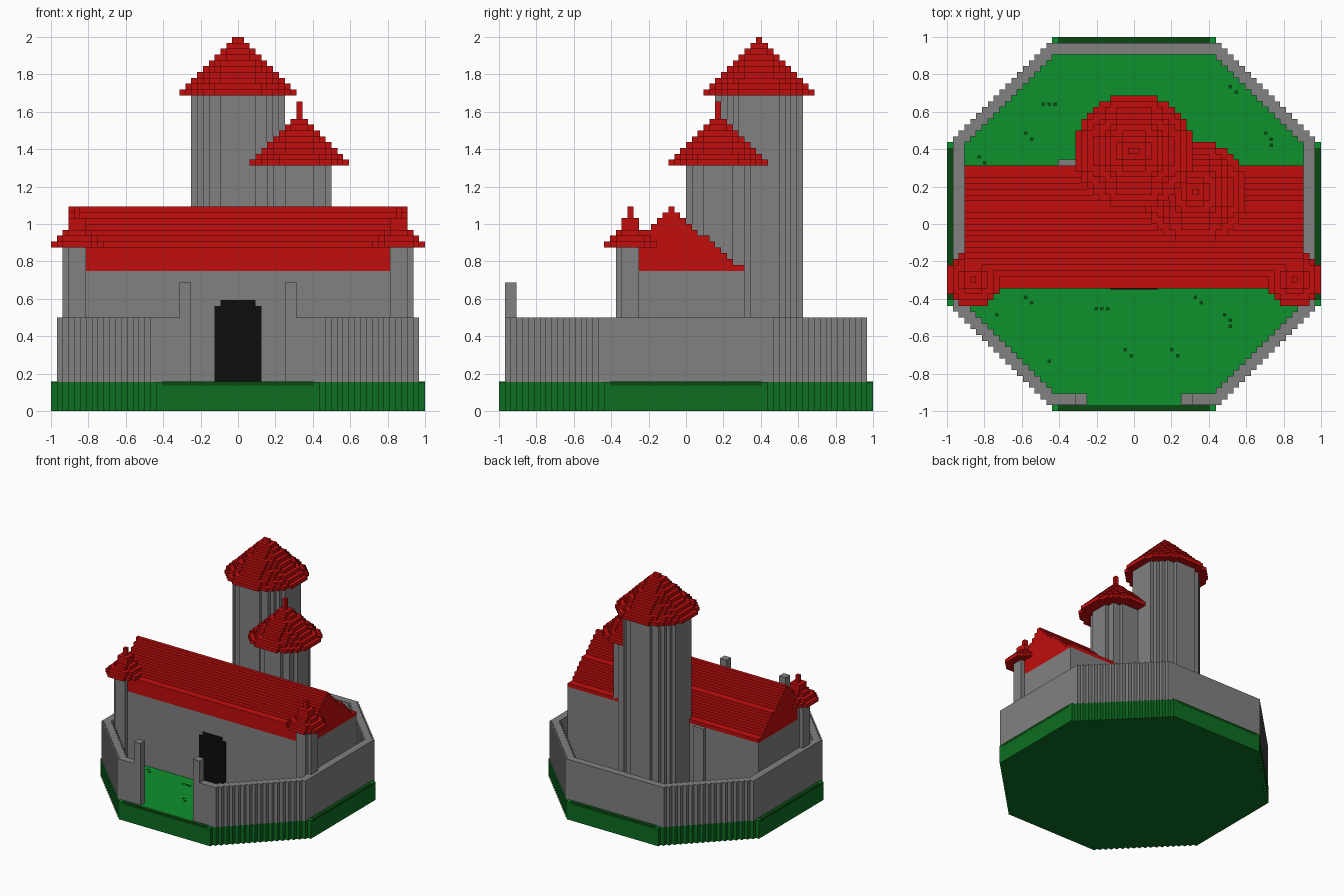
import bpy, bmesh, math

cube = bpy.data.objects.get("Cube")
if cube:
    bpy.data.objects.remove(cube, do_unlink=True)

V = 1 / 32  # size of one block; all dimensions below are in blocks


def material(name, r, g, b):
    m = bpy.data.materials.new(name)
    m.use_nodes = True
    m.diffuse_color = (r, g, b, 1)
    bsdf = next(n for n in m.node_tree.nodes if n.type == 'BSDF_PRINCIPLED')
    bsdf.inputs["Base Color"].default_value = (r, g, b, 1)
    bsdf.inputs["Roughness"].default_value = 0.9
    return m


STONE = material("stone grey", 0.22, 0.22, 0.22)
RED = material("roof red", 0.54, 0.004, 0.004)
GRASS = material("grass green", 0.004, 0.29, 0.026)
EARTH = material("base green", 0.004, 0.156, 0.015)
DARK = material("dark green", 0.003, 0.068, 0.006)
BLACK = material("door black", 0.004, 0.004, 0.004)


def finish(name, bm, *mats):
    bmesh.ops.recalc_face_normals(bm, faces=bm.faces)
    bmesh.ops.scale(bm, vec=(V, V, V), verts=bm.verts)
    me = bpy.data.meshes.new(name)
    bm.to_mesh(me)
    bm.free()
    for m in mats:
        me.materials.append(m)
    ob = bpy.data.objects.new(name, me)
    bpy.context.collection.objects.link(ob)
    return ob


def extrude_up(bm, faces, dz):
    ret = bmesh.ops.extrude_face_region(bm, geom=faces, use_keep_orig=True)
    moved = [v for v in ret["geom"] if isinstance(v, bmesh.types.BMVert)]
    bmesh.ops.translate(bm, vec=(0, 0, dz), verts=moved)


def blocks(name, mat, layers):
    """Stack of blocky layers: (test(x, y) for each cell centre, z0, z1)."""
    bm = bmesh.new()
    for inside, z0, z1 in layers:
        verts, faces = {}, []

        def vert(i, j):
            if (i, j) not in verts:
                verts[i, j] = bm.verts.new((i, j, z0))
            return verts[i, j]
        for i in range(-32, 32):
            for j in range(-32, 32):
                if inside(i + 0.5, j + 0.5):
                    faces.append(bm.faces.new([vert(i, j), vert(i + 1, j),
                                               vert(i + 1, j + 1), vert(i, j + 1)]))
        extrude_up(bm, faces, z1 - z0)
    return finish(name, bm, mat)


def boxes(name, mat, dims):
    """Axis-aligned boxes (x0, x1, y0, y1, z0, z1) in one object."""
    bm = bmesh.new()
    for x0, x1, y0, y1, z0, z1 in dims:
        f = bm.faces.new([bm.verts.new(p) for p in
                          ((x0, y0, z0), (x1, y0, z0), (x1, y1, z0), (x0, y1, z0))])
        extrude_up(bm, [f], z1 - z0)
    return finish(name, bm, mat)


def disc(cx, cy, rx, ry=None):
    rx, ry = rx + 0.2, (ry or rx) + 0.2
    return lambda x, y: ((x - cx) / rx) ** 2 + ((y - cy) / ry) ** 2 <= 1


def octagon(r, diagonal):
    return lambda x, y: max(abs(x), abs(y)) < r and abs(x) + abs(y) <= diagonal


# Octagonal base with grass on top
base = blocks("base", EARTH, [(octagon(32, 45), 0, 5)])
base.data.materials.append(GRASS)
for p in base.data.polygons:
    if p.normal.z > 0.5:
        p.material_index = 1

# Dark ledge along the four straight sides
s = 32.03
boxes("ledge", DARK, [(-13, 13, -s, -31, 4.4, 5.05), (-13, 13, 31, s, 4.4, 5.05),
                      (-s, -31, -13, 13, 4.4, 5.05), (31, s, -13, 13, 4.4, 5.05)])

# Small dark tufts in the grass
spots = [(-19, 15), (-18, 14), (-27, 11), (-26, 10), (16, 23), (17, 22), (22, 15),
         (23, 14), (23, 13), (-16, 20), (-15, 20), (-14, 20), (-19, -13), (-18, -14),
         (-24, -16), (-7, -15), (-6, -15), (-5, -15), (10, -13), (11, -14), (15, -16),
         (16, -17), (16, -18), (-2, -22), (-1, -23), (6, -22), (7, -23), (-15, -24)]
boxes("tufts", DARK, [(x + .2, x + .8, y + .2, y + .8, 5, 5.08) for x, y in spots])

# Ring wall, open at the gate
outer, inner = octagon(31, 45), octagon(29, 42)
blocks("ring_wall", STONE, [(lambda x, y: outer(x, y) and not inner(x, y)
                             and not (abs(x) < 8 and y < 0), 5, 16)])
boxes("gate_posts", STONE, [(-10, -8, -31, -29, 5, 22), (8, 10, -31, -29, 5, 22)])

# Hall with a door and a rear buttress
boxes("hall", STONE, [(-29, 29, -11, 10, 5, 24)])
boxes("buttress", STONE, [(-13, -10, 10, 11, 5, 24)])
boxes("door", BLACK, [(-4, 4, -11.2, -11, 5, 18), (-3, 3, -11.2, -11, 18, 19)])


# Stepped gable roof, profile extruded along the hall
def roof_height(y):
    if y <= -3:
        return max(28, 38 + y)
    return 35 - math.ceil((y + 3) * 10 / 12)


profile = [(-11, 24)]
for y in range(-11, 10):
    h = roof_height(y)
    if profile[-1][1] == h:
        profile.pop()
    else:
        profile.append((y, h))
    profile.append((y + 1, h))
profile.append((10, 24))
bm = bmesh.new()
gable = bm.faces.new([bm.verts.new((-29, y, z)) for y, z in profile])
ret = bmesh.ops.extrude_face_region(bm, geom=[gable], use_keep_orig=True)
bmesh.ops.translate(bm, vec=(58, 0, 0),
                    verts=[v for v in ret["geom"] if isinstance(v, bmesh.types.BMVert)])
finish("hall_roof", bm, RED)

# Main tower
blocks("main_tower", STONE, [(disc(0, 12.5, 8, 7.5), 5, 54)])
blocks("main_tower_roof", RED,
       [(disc(0, 12.5, 10 - k, 9.5 - k), 54 + k, 55 + k) for k in range(10)])

# Side tower with a spire
blocks("side_tower", STONE, [(disc(10.5, 5.5, 5.5), 5, 42)])
blocks("side_tower_roof", RED,
       [(disc(10.5, 5.5, 8.5 - k), 42 + k, 43 + k) for k in range(8)]
       + [(disc(10.5, 5.5, 0.5), 50, 53)])

# Two corner turrets at the front of the hall
for side, cx in (("left", 27.5), ("right", -27.5)):
    blocks(side + "_turret", STONE, [(disc(cx, -9.5, 2.5), 5, 28)])
    tiers = [(4.5, 28, 29), (3.5, 29, 30), (2.5, 30, 31), (1.5, 31, 33), (0.5, 33, 35)]
    blocks(side + "_turret_roof", RED, [(disc(cx, -9.5, r), a, b) for r, a, b in tiers])
